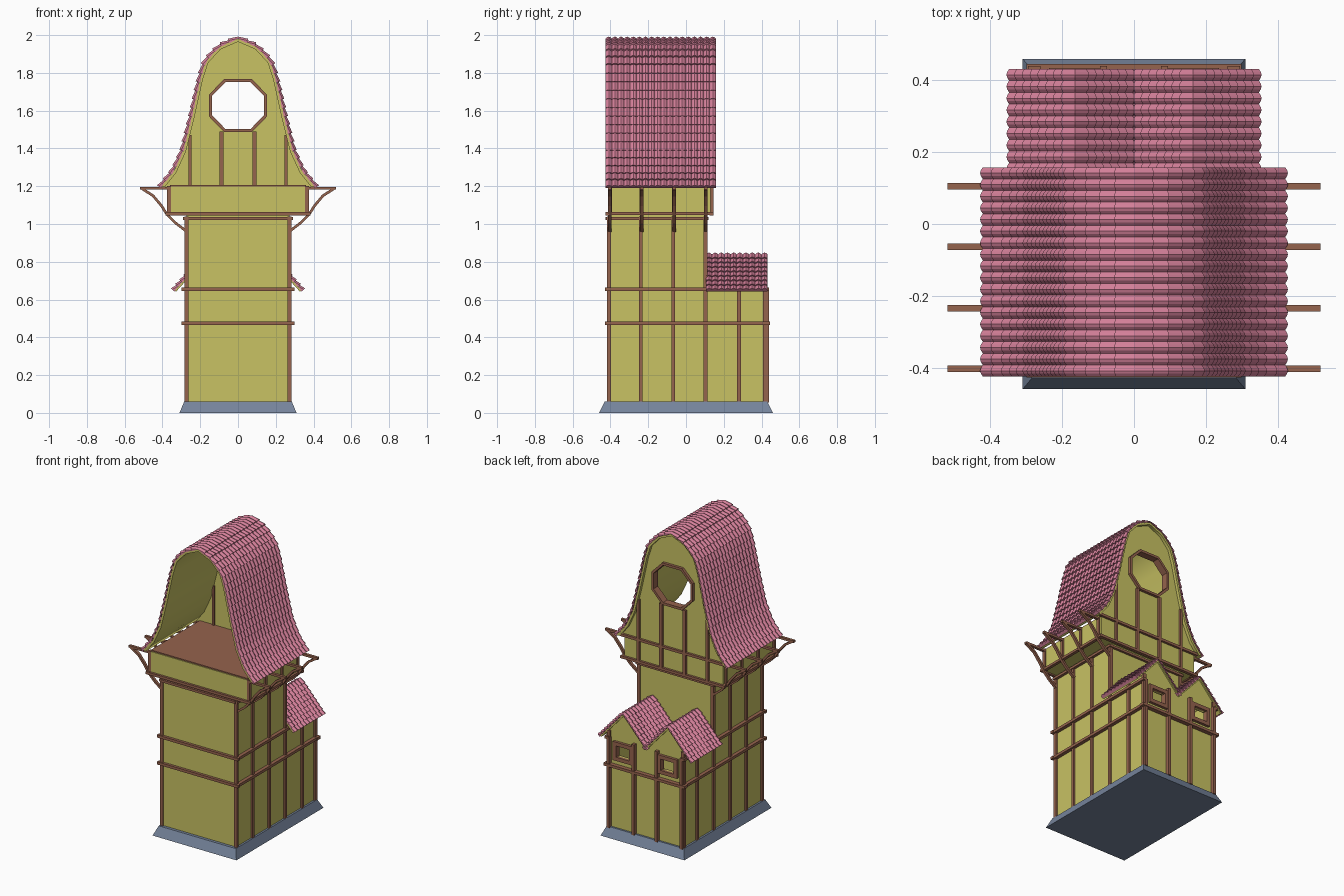
import bpy, bmesh, math
from mathutils import Matrix, Vector

if "Cube" in bpy.data.objects:
    bpy.data.objects.remove(bpy.data.objects["Cube"])


def mat(name, c):
    m = bpy.data.materials.new(name)
    m.diffuse_color = (*c, 1)
    m.use_nodes = True
    m.node_tree.nodes["Principled BSDF"].inputs["Base Color"].default_value = m.diffuse_color
    return m


WALL = mat("olive_plaster", (0.58, 0.54, 0.125))
WOOD = mat("brown_timber", (0.30, 0.125, 0.075))
TILE = mat("pink_tile", (0.66, 0.215, 0.32))
STONE = mat("slate_blue", (0.18, 0.23, 0.33))


def finish(name, bm, m):
    me = bpy.data.meshes.new(name)
    bm.to_mesh(me)
    bm.free()
    me.materials.append(m)
    ob = bpy.data.objects.new(name, me)
    bpy.context.collection.objects.link(ob)
    return ob


def box(bm, x0, x1, y0, y1, z0, z1):
    mtx = Matrix.Translation(((x0 + x1) / 2, (y0 + y1) / 2, (z0 + z1) / 2))
    bmesh.ops.create_cube(bm, size=1, matrix=mtx @ Matrix.Diagonal((abs(x1 - x0), y1 - y0, z1 - z0, 1)))


def beam(bm, p, q, y0, y1, w):
    """Bar in the xz plane from p to q."""
    dx, dz = q[0] - p[0], q[1] - p[1]
    mtx = Matrix.Translation(((p[0] + q[0]) / 2, (y0 + y1) / 2, (p[1] + q[1]) / 2))
    mtx = mtx @ Matrix.Rotation(-math.atan2(dz, dx), 4, 'Y')
    bmesh.ops.create_cube(bm, size=1, matrix=mtx @ Matrix.Diagonal((math.hypot(dx, dz) + w * .4, y1 - y0, w, 1)))


def plate(name, loops, y0, y1, m):
    """Upright plate from xz outlines; later loops are holes."""
    cu = bpy.data.curves.new(name, 'CURVE')
    cu.dimensions, cu.fill_mode, cu.extrude = '2D', 'BOTH', (y1 - y0) / 2
    for lp in loops:
        s = cu.splines.new('POLY')
        s.points.add(len(lp) - 1)
        for pt, (x, z) in zip(s.points, lp):
            pt.co = (x, z, 0, 1)
        s.use_cyclic_u = True
    tmp = bpy.data.objects.new(name + "_tmp", cu)
    bpy.context.collection.objects.link(tmp)
    dg = bpy.context.evaluated_depsgraph_get()
    me = bpy.data.meshes.new_from_object(tmp.evaluated_get(dg))
    bpy.data.objects.remove(tmp)
    me.transform(Matrix.Translation((0, (y0 + y1) / 2, 0)) @ Matrix.Rotation(math.pi / 2, 4, 'X'))
    me.materials.clear()
    me.materials.append(m)
    ob = bpy.data.objects.new(name, me)
    bpy.context.collection.objects.link(ob)


def tiles(bm, path, cx, sign, y0, y1, cols, rows):
    """Overlapping rows of round tiles down a path (ridge to eave)."""
    pts = [Vector(p) for p in path]
    lens = [(b - a).length for a, b in zip(pts, pts[1:])]

    def at(s):
        for a, b, l in zip(pts, pts[1:], lens):
            if s <= l + 1e-6:
                return a.lerp(b, s / l)
            s -= l
        return pts[-1]

    total, seg = sum(lens), 4
    for i in range(rows):
        a, b = at(total * i / rows), at(total * (i + 1) / rows)
        d = (b - a).normalized()
        n = Vector((-d.y, d.x))
        na = Vector((0, 1)) if i == 0 else n
        grid = []
        for p, nn, lift, bump in ((a, na, .001, .010), (b + d * .004, n, .011, .010), (b + d * .004, n, -.004, 0)):
            line = []
            for k in range(cols * seg + 1):
                h = lift + bump * math.sin(math.pi * (k % seg) / seg)
                q = p + nn * h
                line.append(bm.verts.new((cx + sign * q.x, y0 + (y1 - y0) * k / (cols * seg), q.y)))
            grid.append(line)
        for r0, r1 in zip(grid, grid[1:]):
            for k in range(cols * seg):
                f = [r0[k], r1[k], r1[k + 1], r0[k + 1]]
                bm.faces.new(f if sign > 0 else f[::-1])
        for k in (0, -1):   # close the verge ends
            f = [grid[0][k], grid[2][k], grid[1][k]]
            bm.faces.new(f if (k == 0) == (sign > 0) else f[::-1])


# Stone plinth, tapered
bm = bmesh.new()
box(bm, -.31, .31, -.46, .46, 0, .06)
for v in bm.verts:
    if v.co.z > .03:
        v.co.x *= .285 / .31
        v.co.y *= .43 / .46
finish("plinth", bm, STONE)

# Tower, overhanging storey and rear annex side walls
bm = bmesh.new()
box(bm, -.272, .272, -.41, .105, .05, 1.06)
finish("tower_walls", bm, WALL)
bm = bmesh.new()
box(bm, -.365, .365, -.41, .13, 1.055, 1.198)
finish("upper_storey", bm, WALL)
bm = bmesh.new()
for s in (-1, 1):
    box(bm, s * .26, s * .272, .10, .415, .05, .70)
finish("annex_side_walls", bm, WALL)
bm = bmesh.new()
box(bm, -.36, .36, -.405, .12, 1.196, 1.206)
finish("loft_floor", bm, WOOD)

# Annex back wall: double gable with two window holes
holes = [[(c - .05, .54), (c + .05, .54), (c + .05, .615), (c - .05, .615)] for c in (-.165, .165)]
plate("annex_back_wall", [[(-.272, .05), (.272, .05), (.272, .705), (.165, .825), (0, .645),
                           (-.165, .825), (-.272, .705)]] + holes, .405, .417, WALL)

# Main roof: tiles over a plaster lining, open at the front
prof = [(0, 1.981), (.1, 1.938), (.172, 1.86), (.2, 1.77), (.247, 1.56), (.29, 1.39), (.34, 1.28), (.41, 1.195)]
inner = [(0, 1.965), (.093, 1.924), (.158, 1.853), (.186, 1.766), (.233, 1.555), (.276, 1.383), (.327, 1.272), (.388, 1.195)]


def mirrored(p):
    return [(-x, z) for x, z in p[:0:-1]] + p


plate("roof_lining", [mirrored(prof) + mirrored(inner)[::-1]], -.42, .15, WALL)
bm = bmesh.new()
for s in (-1, 1):
    tiles(bm, prof, 0, s, -.425, .158, 18, 20)
finish("main_roof_tiles", bm, TILE)

# Rear loft gable with octagonal opening
octa = [(.145, .055), (.07, .132), (-.07, .132), (-.145, .055), (-.145, -.055), (-.07, -.132), (.07, -.132), (.145, -.055)]
octa = [(x, 1.627 + z) for x, z in octa]
plate("loft_gable", [mirrored(inner), octa], .11, .13, WALL)
bm = bmesh.new()
for p, q in zip(octa, octa[1:] + octa[:1]):
    beam(bm, p, q, .10, .148, .016)
finish("octagon_frame", bm, WOOD)

# Annex double roof
slope = [(0, .838), (.172, .648)]
bm = bmesh.new()
lin = bmesh.new()
for c in (-.165, .165):
    for s in (-1, 1):
        tiles(bm, slope, c, s, .105, .432, 10, 8)
        beam(lin, (c, .829), (c + s * .165, .647), .105, .425, .01)
finish("annex_roof_tiles", bm, TILE)
finish("annex_roof_lining", lin, WALL)

# Vertical posts
bm = bmesh.new()
for s in (-1, 1):
    for y, top in ((-.408, 1.04), (-.24, 1.04), (-.068, 1.04), (.103, 1.04), (.28, .70), (.418, .70)):
        box(bm, s * .262, s * .284, y - .01, y + .01, .055, top)
    for y in (-.403, -.235, -.063, .105):
        box(bm, s * .355, s * .375, y - .01, y + .01, 1.05, 1.2)
    box(bm, s * .075, s * .095, .41, .44, .055, .66)
    box(bm, s * .26, s * .28, .41, .44, .055, .66)
    box(bm, s * .077, s * .097, .10, .145, 1.06, 1.49)
    box(bm, s * .247, s * .263, .10, .145, 1.06, 1.47)
finish("posts", bm, WOOD)

# Horizontal rails
bm = bmesh.new()
for z in (.475, .655):
    for s in (-1, 1):
        box(bm, s * .27, s * .295, -.425, .44, z - .009, z + .009)
    box(bm, -.30, .30, -.428, -.408, z - .009, z + .009)
box(bm, -.30, .30, .41, .445, .466, .484)
for s in (-1, 1):
    box(bm, s * .27, s * .29, -.42, .12, 1.022, 1.038)
    box(bm, s * .36, s * .38, -.425, .145, 1.048, 1.064)
box(bm, -.275, .275, -.425, -.408, 1.022, 1.038)
box(bm, -.275, .275, .10, .12, 1.022, 1.038)
box(bm, -.385, .385, -.425, -.408, 1.046, 1.063)
box(bm, -.385, .385, .125, .145, 1.046, 1.063)
box(bm, -.385, .385, .125, .145, 1.193, 1.21)
finish("rails", bm, WOOD)

# Curved eave brackets
bm = bmesh.new()
for s in (-1, 1):
    for y in (-.403, -.235, -.063, .105):
        arc = [(.278, .965), (.33, 1.005), (.375, 1.05), (.408, 1.10), (.45, 1.15), (.505, 1.185)]
        for p, q in zip(arc, arc[1:]):
            beam(bm, (s * p[0], p[1]), (s * q[0], q[1]), y - .009, y + .009, .014)
        box(bm, s * .36, s * .52, y - .009, y + .009, 1.182, 1.197)
finish("eave_brackets", bm, WOOD)

# Annex window frames
bm = bmesh.new()
for c in (-.165, .165):
    for s in (-1, 1):
        box(bm, c + s * .048, c + s * .072, .40, .435, .515, .64)
    for z in (.515, .615):
        box(bm, c - .072, c + .072, .40, .435, z, z + .025)
finish("window_frames", bm, WOOD)
